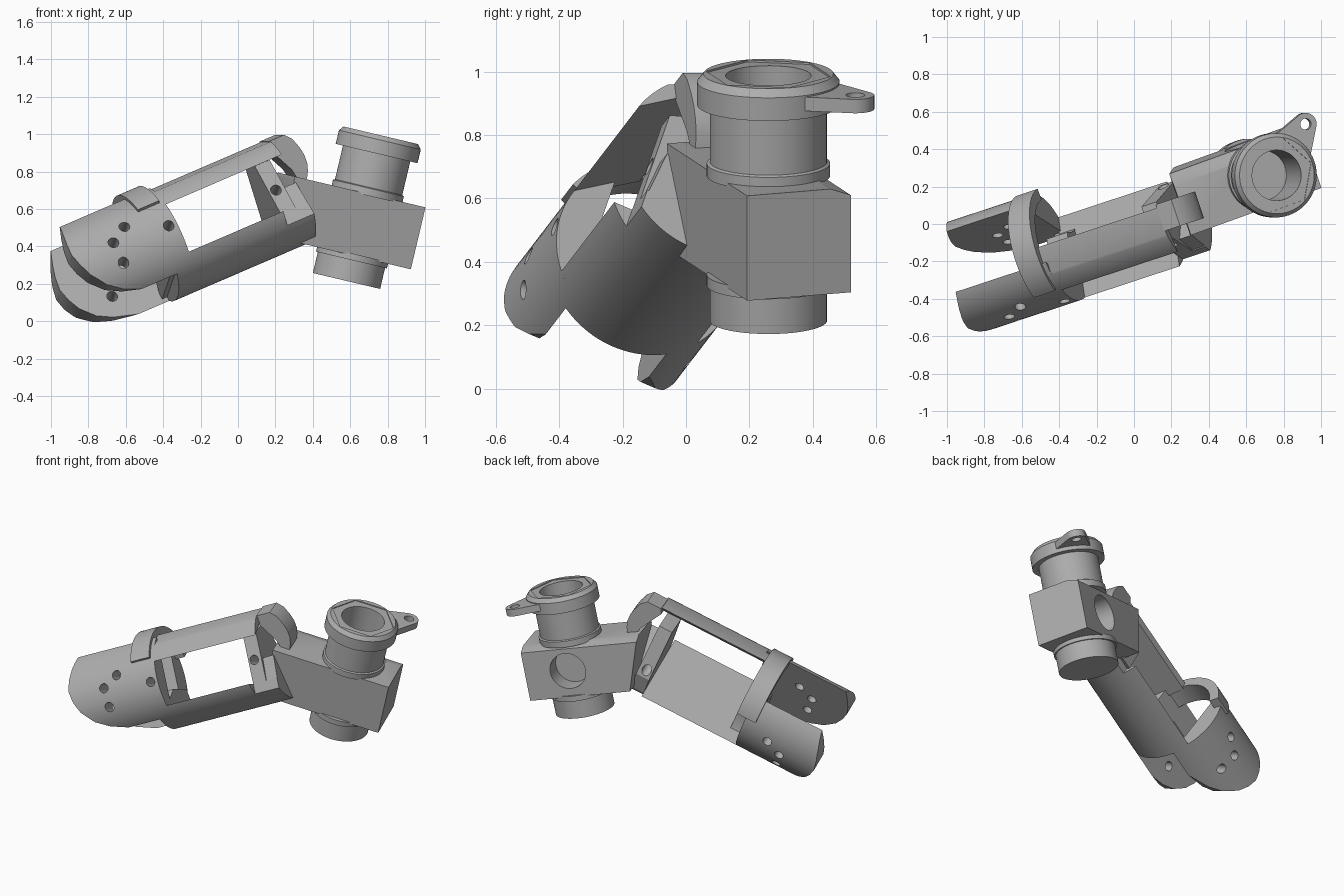
import bpy, bmesh
from math import sin, cos, radians, pi
from mathutils import Matrix, Vector

if "Cube" in bpy.data.objects:
    bpy.data.objects.remove(bpy.data.objects["Cube"])

GREY = (0.42, 0.42, 0.42, 1)
mat = bpy.data.materials.new("plain grey")
mat.use_nodes = True
mat.diffuse_color = GREY
mat.node_tree.nodes["Principled BSDF"].inputs["Base Color"].default_value = GREY


def frame(x, y, z, origin):
    m = Matrix((x, y, z)).transposed().to_4x4()
    m.translation = origin
    return m


# Arm frames: x along the tube; ARM is rolled so z points away from the flat
d = Vector((0.879, 0.290, 0.378)).normalized()
h = Vector((-d.y, d.x, 0)).normalized()
w = d.cross(h)
LEVEL = frame(d, h, w, h * 0.013 + w * 0.547)
ARM = LEVEL @ Matrix.Rotation(radians(-25), 4, "X")

# Elbow frame: x along the block, z along the leaning cylinder
lean, yaw = radians(13.3), radians(19.4)
e = Vector((cos(lean), 0, -sin(lean)))
c = Vector((sin(lean), 0, cos(lean)))
side = Vector((0, 1, 0))
ELBOW = frame(e * cos(yaw) + side * sin(yaw), side * cos(yaw) - e * sin(yaw), c,
              Vector((0.58, 0.26, 0.215)))


def prism(name, pts, axis, lo, hi, m):
    """Extrude a closed 2D outline along one local axis."""
    place = {"x": lambda p, q, t: (t, p, q),
             "y": lambda p, q, t: (p, t, q),
             "z": lambda p, q, t: (p, q, t)}[axis]
    bm = bmesh.new()
    a = [bm.verts.new(place(p, q, lo)) for p, q in pts]
    b = [bm.verts.new(place(p, q, hi)) for p, q in pts]
    bm.faces.new(a)
    bm.faces.new(b)
    for i in range(len(a)):
        j = (i + 1) % len(a)
        bm.faces.new((a[i], a[j], b[j], b[i]))
    return finish(name, bm, m)


def lathe(name, profile, m, n=64):
    """Turn a radius/height outline about local z."""
    bm = bmesh.new()
    rings = [[bm.verts.new((r * cos(2 * pi * i / n), r * sin(2 * pi * i / n), z))
              for i in range(n)] for r, z in profile]
    for lo, hi in zip(rings, rings[1:]):
        for i in range(n):
            j = (i + 1) % n
            bm.faces.new((lo[i], lo[j], hi[j], hi[i]))
    bm.faces.new(rings[0])
    bm.faces.new(rings[-1])
    return finish(name, bm, m)


def finish(name, bm, m):
    bmesh.ops.recalc_face_normals(bm, faces=bm.faces)
    me = bpy.data.meshes.new(name)
    bm.to_mesh(me)
    bm.free()
    me.transform(m)
    me.materials.append(mat)
    ob = bpy.data.objects.new(name, me)
    bpy.context.collection.objects.link(ob)
    return ob


def select(ob):
    bpy.ops.object.select_all(action="DESELECT")
    ob.select_set(True)
    bpy.context.view_layer.objects.active = ob


def boolean(ob, cutter, op="DIFFERENCE"):
    mod = ob.modifiers.new("cut", "BOOLEAN")
    mod.object, mod.operation, mod.solver = cutter, op, "EXACT"
    select(ob)
    bpy.ops.object.modifier_apply(modifier=mod.name)
    bpy.data.objects.remove(cutter)


def arc(r, a0, a1, n=32, cx=0, cy=0):
    return [(cx + r * cos(radians(a0 + (a1 - a0) * i / n)),
             cy + r * sin(radians(a0 + (a1 - a0) * i / n))) for i in range(n + 1)]


def circle(r, cx=0, cy=0, n=32):
    return arc(r, 0, 360, n, cx, cy)[:-1]


R, FLAT, SLOT = 0.31, -0.185, 0.187

# Forearm: solid lower shell with stepped-in far end, web, end wall and end fill
shell = prism("lower_shell", arc(R, 216.6, 323.4), "x", -0.30, 0.535, ARM)
for s in (-1, 1):
    step = [(s * SLOT, -0.5), (s * SLOT, 0.3), (s * 0.5, 0.3), (s * 0.5, -0.5)]
    boolean(shell, prism("step", step, "x", 0.37, 0.7, ARM))
prism("slot_web", [(-0.2, -0.235), (0.2, -0.235), (0.13, -0.16), (0.1, -0.08),
                   (-0.1, -0.08), (-0.2, -0.16)], "x", -0.33, -0.205, ARM)
wall = prism("end_wall", [(-SLOT, FLAT - 0.02), (0.21, FLAT - 0.02), (0.19, -0.08),
                          (-0.02, 0.19), (-SLOT, 0.13)], "x", 0.37, 0.46, ARM)
prism("end_fill", [(-SLOT, -0.24), (SLOT, -0.24), (SLOT, FLAT), (-0.166, -0.038)],
      "x", 0.45, 0.535, ARM)

# Thin upper rail ending in a rounded fin that drops onto the block
prism("upper_rail", arc(R, 137, 113, 10) + [(0.03, 0.285), (0.01, 0.262)],
      "x", -0.25, 0.5, LEVEL)
prism("end_fin", [(0.48, 0.255), (0.495, 0.288), (0.59, 0.288), (0.625, 0.25), (0.645, 0.195),
                  (0.655, 0.15), (0.654, 0.1), (0.642, 0.06), (0.62, 0.02), (0.576, 0.02),
                  (0.56, 0.1)], "y", -0.1, 0.05, LEVEL)

# Fork prongs with rounded toes, and the strap bridging them
TOE = [(-0.1, -0.32), (-0.42, -0.28), (-0.52, -0.25), (-0.62, -0.22), (-0.70, -0.175),
       (-0.765, -0.10), (-0.795, -0.03), (-0.81, 0.04), (-0.80, 0.11), (-0.78, 0.18),
       (-0.75, 0.26), (-0.1, 0.32)]
HOLES = [(-0.472, 0.07), (-0.571, 0.01), (-0.569, -0.11), (-0.253, -0.025)]
for name, mid, half, start, holes in (("front_prong", 180, 54, -0.205, HOLES),
                                      ("back_prong", 0, 57, -0.29, HOLES[:3])):
    prong = prism(name, arc(R, mid - half, mid + half), "x", -0.9, start, ARM)
    boolean(prong, prism("toe", TOE, "y", -0.5, 0.5, ARM), "INTERSECT")
    for a, n in holes:
        boolean(prong, prism("drill", circle(0.029, a, n), "y", -0.5, 0.5, ARM))
boolean(wall, prism("drill", circle(0.029, 0.41, -0.04), "y", -0.5, 0.5, ARM))
prism("strap", arc(0.328, 30, 157) + arc(0.265, 157, 30), "x", -0.36, -0.23, ARM)

# Elbow block with a chamfered back edge, slanted near end and blind round socket
block = prism("elbow_block", [(-0.17, 0.14), (0.177, 0.14), (0.177, 0.455), (0.11, 0.48),
                              (-0.17, 0.48)], "x", -0.48, 0.28, ELBOW)
boolean(block, prism("near_end", [(-0.49, 0.49), (-0.36, 0.1), (-0.9, 0.1), (-0.9, 0.49)],
                     "y", -0.4, 0.4, ELBOW))
boolean(block, prism("socket", circle(0.115, 0, 0.31, 48), "y", 0.05, 0.4, ELBOW))

# Elbow cylinder: lower stub, then collared neck and bevelled flange
lathe("lower_stub", [(0.185, 0), (0.185, 0.115), (0.195, 0.115), (0.195, 0.15)], ELBOW)
neck = lathe("upper_neck", [(0.195, 0.47), (0.195, 0.51), (0.185, 0.515), (0.185, 0.70),
                            (0.225, 0.70), (0.225, 0.775), (0.205, 0.80)], ELBOW)
boolean(neck, prism("hex_recess", circle(0.2, n=6), "z", 0.794, 0.9, ELBOW))
for part in (neck, block):
    boolean(part, prism("bore", circle(0.135, n=48), "z", 0.45, 0.9, ELBOW))

# Drilled lug on the flange
TURN = ELBOW @ Matrix.Rotation(radians(39.5), 4, "Z")
lug = prism("flange_lug", [(0.16, -0.12)] + arc(0.06, -70, 70, 16, 0.32) + [(0.16, 0.12)],
            "z", 0.725, 0.77, TURN)
boolean(lug, prism("drill", circle(0.03, 0.32), "z", 0.6, 0.9, TURN))

for ob in list(bpy.context.scene.objects):
    if ob.type == "MESH":
        select(ob)
        bpy.ops.object.shade_smooth_by_angle(angle=radians(25))
